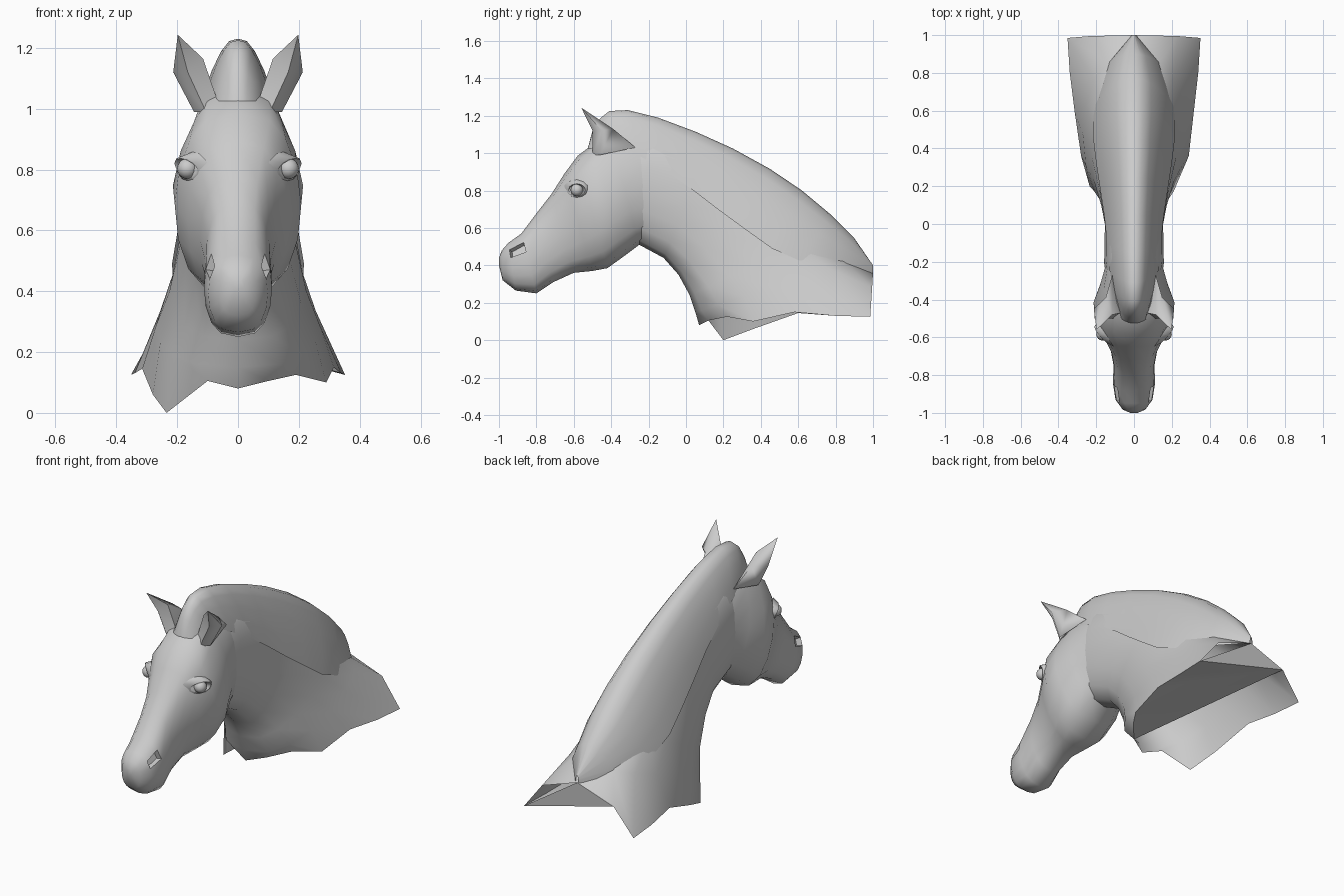
import bpy, bmesh
from math import sin, cos, pi, radians
from mathutils import Vector

if "Cube" in bpy.data.objects:
    bpy.data.objects.remove(bpy.data.objects["Cube"], do_unlink=True)

coat = bpy.data.materials.new("grey_coat")
coat.use_nodes = True
coat.diffuse_color = (0.6, 0.6, 0.6, 1)
coat.node_tree.nodes["Principled BSDF"].inputs["Base Color"].default_value = (0.6, 0.6, 0.6, 1)


def finish(name, bm, angle=60):
    bmesh.ops.remove_doubles(bm, verts=bm.verts, dist=0.0005)
    bmesh.ops.recalc_face_normals(bm, faces=bm.faces)
    mesh = bpy.data.meshes.new(name)
    bm.to_mesh(mesh)
    bm.free()
    mesh.materials.append(coat)
    obj = bpy.data.objects.new(name, mesh)
    bpy.context.collection.objects.link(obj)
    bpy.ops.object.select_all(action="DESELECT")
    obj.select_set(True)
    bpy.context.view_layer.objects.active = obj
    bpy.ops.object.shade_smooth_by_angle(angle=radians(angle))
    return obj


def loft(rows, closed=False):
    """Skin a list of equal-length point rows."""
    bm = bmesh.new()
    grid = [[bm.verts.new(p) for p in row] for row in rows]
    n = len(grid[0])
    for a, b in zip(grid, grid[1:]):
        for i in range(n if closed else n - 1):
            j = (i + 1) % n
            bm.faces.new((a[i], a[j], b[j], b[i]))
    return bm


def flip(p):
    return (-p[0], p[1], p[2])


def half_section(low, high, width, power, pinch=0, n=8):
    """Rounded half outline from the lower to the upper centre point."""
    pts = []
    for i in range(n + 1):
        a = pi * i / n
        s = (1 - cos(a)) / 2
        x = width * max(sin(a), 0) ** power if 0 < i < n else 0
        if a > pi / 2:
            x *= 1 - pinch * sin(2 * a) ** 2
        pts.append((x, low[0] + (high[0] - low[0]) * s, low[1] + (high[1] - low[1]) * s))
    return pts


def ring(left, right=None):
    right = right or [flip(p) for p in left]
    return left + right[-2:0:-1]


# Head: upper profile, lower profile, half width, temple pinch
head_rows = [
    ((-1.0, .44), (-1.0, .40), .02, 0), ((-.985, .48), (-.98, .32), .06, 0),
    ((-.95, .52), (-.91, .265), .098, 0), ((-.88, .57), (-.80, .25), .112, 0),
    ((-.79, .69), (-.71, .31), .108, 0), ((-.72, .78), (-.60, .36), .125, 0),
    ((-.65, .89), (-.50, .37), .165, 0), ((-.58, .985), (-.42, .385), .208, .03),
    ((-.50, 1.045), (-.33, .45), .214, .14), ((-.40, 1.09), (-.25, .51), .18, .1),
    ((-.28, 1.08), (-.17, .56), .152, 0), ((-.15, 1.05), (-.06, .62), .13, 0)]
head = loft([ring(half_section(lo, hi, w, .7, p)) for hi, lo, w, p in head_rows], True)
bmesh.ops.holes_fill(head, edges=[e for e in head.edges if e.is_boundary])
bmesh.ops.recalc_face_normals(head, faces=head.faces)

# Nostrils: sunken faces on the muzzle
for side in (1, -1):
    spot = Vector((side * .1, -.9, .46))
    face = min(head.faces, key=lambda f: (f.calc_center_median() - spot).length)
    bmesh.ops.inset_individual(head, faces=[face], thickness=.008, depth=-.03)
finish("head", head)

# Neck: throat point, crest point, half width, then a ragged open hem
neck_rows = [
    ((-.36, .56), (-.40, 1.06), .13), ((-.25, .51), (-.17, 1.10), .158),
    ((-.12, .44), (.12, 1.0), .154), ((-.04, .35), (.40, .82), .183),
    ((.02, .24), (.70, .56), .225), ((.05, .15), (.89, .42), .27)]
rows = [ring(half_section(lo, hi, w, .72)) for lo, hi, w in neck_rows]
front = [(0, .07, .08), (.1, .12, .105)]
rear = [(.34, .8, .13), (.352, .985, .125), (.23, .995, .28), (0, 1, .36)]
left_hem = front + [(.19, .22, .125), (.29, .36, .10), (.315, .58, .15)] + rear
right_hem = [flip(p) for p in front + [(.235, .2, 0), (.28, .36, .06), (.315, .6, .145)] + rear]
rows.append(ring(left_hem, right_hem))
finish("neck", loft(rows, True))

# Neck underside: fan from the right rear of the hem to the left hem
under = bmesh.new()
hub = under.verts.new(right_hem[-2])
rim = [under.verts.new(p) for p in left_hem[1:7] + left_hem[-1:]]
for a, b in zip(rim, rim[1:]):
    under.faces.new((hub, a, b))
finish("neck_underside", under)

# Mane: crest point (y, z) and side edge point (x, y, z)
mane_rows = [
    ((-.525, 1.025), (.068, -.50, 1.025)), ((-.50, 1.12), (.08, -.45, 1.04)),
    ((-.46, 1.185), (.095, -.40, 1.04)), ((-.41, 1.225), (.11, -.34, 1.02)),
    ((-.31, 1.23), (.13, -.24, .98)), ((-.15, 1.19), (.143, -.1, .90)),
    ((.05, 1.115), (.157, .04, .80)), ((.25, 1.025), (.177, .17, .70)),
    ((.45, .915), (.20, .32, .59)), ((.62, .80), (.217, .46, .49)),
    ((.77, .675), (.212, .62, .42)), ((.9, .545), (.15, .84, .36)),
    ((1.0, .40), (.01, 1.0, .36))]
shape = [(0, 0), (.22, .03), (.42, .16), (.65, .4), (.86, .7), (1, 1)]
rows = []
for (cy, cz), (ex, ey, ez) in mane_rows:
    half = [(ex * u, cy + (ey - cy) * v, cz + (ez - cz) * v) for u, v in shape]
    rows.append([flip(p) for p in half[:0:-1]] + half)
finish("mane", loft(rows))

# Ears: leaf shapes, base ring, middle ring and tip
ear_base = [(.065, -.47, 1.02), (.105, -.50, .99), (.145, -.46, .99), (.115, -.27, 1.03)]
ear_mid = [(.115, -.48, 1.165), (.165, -.50, 1.12), (.213, -.45, 1.12), (.15, -.39, 1.13)]
ear_tip = [(.198, -.56, 1.243)] * 4

# Eyes: ball with an almond lid around it
for side, name in ((1, "left"), (-1, "right")):
    ear = [[(side * x, y, z) for x, y, z in r] for r in (ear_base, ear_mid, ear_tip)]
    finish(name + "_ear", loft(ear, True), 70)

    ball = bmesh.new()
    bmesh.ops.create_uvsphere(ball, u_segments=16, v_segments=10, radius=.034)
    bmesh.ops.translate(ball, verts=ball.verts, vec=(side * .166, -.583, .803))
    finish(name + "_eye", ball)

    lid = []
    for i in range(12):
        a = 2 * pi * i / 12
        c, s = cos(a), sin(a)
        out = .022 * max(s, 0)
        lid.append([(side * (x + out + .035 * c), -.583 + r * c, .803 + r * .75 * s)
                    for x, r in ((.125, .075), (.165, .053), (.168, .045), (.145, .034))])
    lid.append(lid[0])
    finish(name + "_eyelid", loft(lid))
